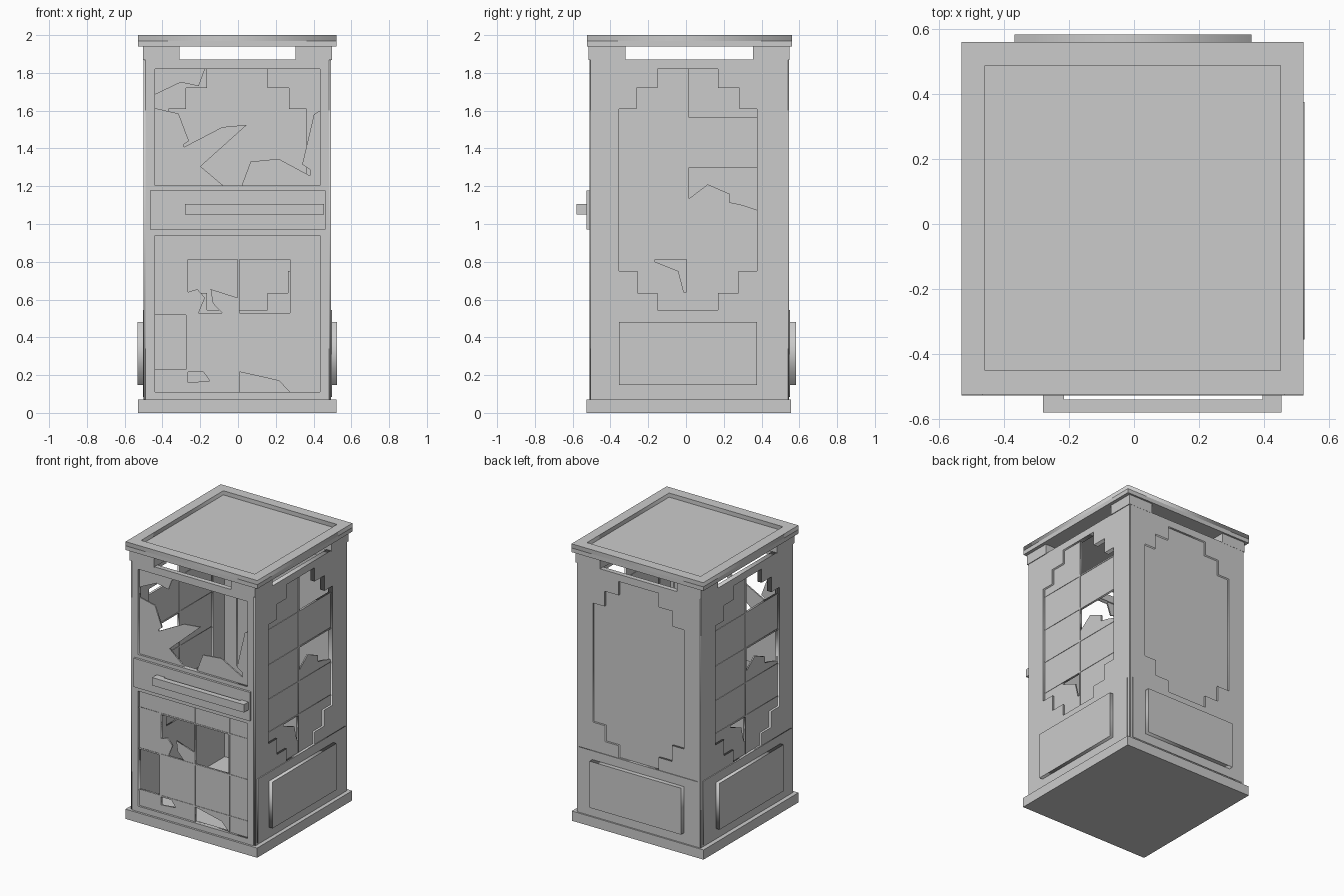
import bpy
from math import radians
from mathutils import Matrix

CENTRE = (-0.003, 0.01, 0)
FRONT, RIGHT, BACK, LEFT = 0, 90, 180, 270


def box(name, x0, x1, y0, y1, z0, z1):
    v = [(x, y, z) for x in (x0, x1) for y in (y0, y1) for z in (z0, z1)]
    f = [(0, 1, 3, 2), (4, 6, 7, 5), (0, 4, 5, 1), (2, 3, 7, 6), (0, 2, 6, 4), (1, 5, 7, 3)]
    me = bpy.data.meshes.new(name)
    me.from_pydata(v, [], f)
    ob = bpy.data.objects.new(name, me)
    bpy.context.collection.objects.link(ob)
    return ob


def rect(u0, u1, v0, v1):
    return [(u0, v0), (u1, v0), (u1, v1), (u0, v1)]


def sheet_mesh(name, loops, thick):
    """Filled outline with holes, extruded to a flat slab."""
    cu = bpy.data.curves.new(name, 'CURVE')
    cu.dimensions = '2D'
    cu.fill_mode = 'BOTH'
    cu.extrude = thick / 2
    for pts in loops:
        sp = cu.splines.new('POLY')
        sp.points.add(len(pts) - 1)
        for p, (u, v) in zip(sp.points, pts):
            p.co = (u, v, 0, 1)
        sp.use_cyclic_u = True
    tmp = bpy.data.objects.new(name, cu)
    bpy.context.collection.objects.link(tmp)
    dg = bpy.context.evaluated_depsgraph_get()
    me = bpy.data.meshes.new_from_object(tmp.evaluated_get(dg))
    bpy.data.objects.remove(tmp)
    bpy.data.curves.remove(cu)
    return me


def sheet(name, side, loops, face, thick):
    """Slab on one side of the booth; face is its outer distance from the centre."""
    me = sheet_mesh(name, loops, thick)
    me.transform(Matrix.Translation(CENTRE) @ Matrix.Rotation(radians(side), 4, 'Z')
                 @ Matrix.Translation((0, thick / 2 - face, 0)) @ Matrix.Rotation(radians(90), 4, 'X'))
    ob = bpy.data.objects.new(name, me)
    bpy.context.collection.objects.link(ob)
    return ob


# Base and roof: plain plinth, roof slab with a raised rim
box("base", -0.53, 0.522, -0.527, 0.557, 0, 0.07)
box("roof_slab", -0.53, 0.522, -0.525, 0.56, 1.94, 1.97)
rim = sheet_mesh("roof_rim", [rect(-0.53, 0.522, -0.525, 0.56), rect(-0.458, 0.45, -0.45, 0.487)], 0.03)
rim.transform(Matrix.Translation((0, 0, 1.985)))
bpy.context.collection.objects.link(bpy.data.objects.new("roof_rim", rim))

# Corner blocks holding the roof
for x0, x1 in ((-0.504, -0.31), (0.304, 0.498)):
    for y0, y1 in ((-0.515, -0.32), (0.355, 0.547)):
        box("roof_corner_block", x0, x1, y0, y1, 1.868, 1.94)

# Stepped window opening shared by the sides and back
q = [(0.16, 1.82), (0.16, 1.72), (0.272, 1.72), (0.272, 1.61), (0.365, 1.61),
     (0.365, 0.75), (0.268, 0.75), (0.268, 0.635), (0.16, 0.635), (0.16, 0.545)]
stepped = q + [(-u, v) for u, v in reversed(q)]

# Holes in the broken side panes
side_holes = [
    rect(0.007, 0.365, 1.562, 1.82),
    [(0.007, 1.30), (0.365, 1.30), (0.365, 1.075), (0.29, 1.10), (0.22, 1.115),
     (0.22, 1.16), (0.105, 1.21), (0.007, 1.135)],
    [(-0.175, 0.813), (-0.007, 0.813), (-0.007, 0.64), (-0.022, 0.64), (-0.05, 0.75), (-0.175, 0.80)],
]

# Side walls and back wall, each with a skirt and a raised panel
for name, side, half, face in (("right", RIGHT, 0.515, 0.496), ("left", LEFT, 0.515, 0.496),
                               ("back", BACK, 0.493, 0.536)):
    u0, u1 = -half, half
    if side == RIGHT:
        u0, u1 = -0.515, 0.53
    elif side == LEFT:
        u0, u1 = -0.53, 0.515
    sheet(name + "_wall_frame", side, [rect(u0, u1, 0.07, 1.872), stepped], face, 0.035)
    sheet(name + "_skirt", side, [rect(u0 + 0.02, u1 - 0.02, 0.083, 0.545)], face + 0.005, 0.01)
    sheet(name + "_skirt_panel", side, [rect(-0.365, 0.365, 0.147, 0.482)],
          0.573 if side == BACK else 0.528, 0.04)
    pane = rect(-0.385, 0.385, 0.53, 1.84)
    if side == BACK:
        sheet("back_panel", side, [pane], face - 0.015, 0.012)
        continue
    sheet(name + "_broken_panes", side, [pane] + side_holes, face - 0.015, 0.01)
    # Thin glazing bars
    sheet(name + "_upright_bar", side, [rect(-0.006, 0.006, 0.53, 1.83)], face - 0.012, 0.016)
    for z in (0.818, 1.055, 1.304, 1.558):
        sheet(name + "_cross_bar", side, [rect(-0.37, 0.37, z - 0.005, z + 0.005)], face - 0.012, 0.016)

# Front door frame with two openings
F = 0.522
sheet("door_frame", FRONT, [rect(-0.486, 0.486, 0.07, 1.872), rect(-0.437, 0.437, 1.205, 1.82),
                            rect(-0.437, 0.437, 0.11, 0.94)], F, 0.035)

# Shattered upper glass
upper_hole = [(-0.437, 1.685), (-0.30, 1.75), (-0.205, 1.73), (-0.172, 1.82), (0.437, 1.82),
              (0.437, 1.60), (0.405, 1.58), (0.343, 1.315), (0.388, 1.285), (0.385, 1.255),
              (0.218, 1.345), (0.07, 1.33), (0.023, 1.205), (-0.077, 1.205), (-0.195, 1.305),
              (0.05, 1.525), (-0.08, 1.513), (-0.282, 1.408), (-0.282, 1.422), (-0.257, 1.44),
              (-0.312, 1.585), (-0.437, 1.613)]
sheet("upper_broken_glass", FRONT, [rect(-0.455, 0.455, 1.19, 1.84), upper_hole], F - 0.015, 0.01)

# Lower panes with missing and cracked pieces
lower_holes = [
    rect(0.012, 0.277, 0.53, 0.813),
    rect(-0.437, -0.273, 0.23, 0.517),
    [(-0.262, 0.813), (0, 0.813), (0, 0.61), (-0.142, 0.655), (-0.13, 0.58), (-0.082, 0.53),
     (-0.205, 0.53), (-0.172, 0.61), (-0.212, 0.655), (-0.262, 0.64)],
    [(-0.262, 0.217), (-0.18, 0.217), (-0.147, 0.17), (-0.262, 0.16)],
    [(0.012, 0.217), (0.22, 0.17), (0.277, 0.11), (0.012, 0.11)],
]
sheet("lower_broken_panes", FRONT, [rect(-0.455, 0.455, 0.095, 0.955)] + lower_holes, F - 0.015, 0.01)
for u in (-0.267, 0.006, 0.282):
    sheet("door_upright_bar", FRONT, [rect(u - 0.005, u + 0.005, 0.10, 0.95)], F - 0.012, 0.016)
for z in (0.818, 0.523, 0.224):
    sheet("door_cross_bar", FRONT, [rect(-0.445, 0.445, z - 0.005, z + 0.005)], F - 0.012, 0.016)

# Push plate and handle
box("door_plate", -0.466, 0.464, -0.528, -0.50, 0.97, 1.178)
box("handle_bar", -0.28, 0.454, -0.58, -0.54, 1.05, 1.107)
for x0, x1 in ((-0.28, -0.215), (0.395, 0.454)):
    box("handle_post", x0, x1, -0.545, -0.52, 1.05, 1.107)
